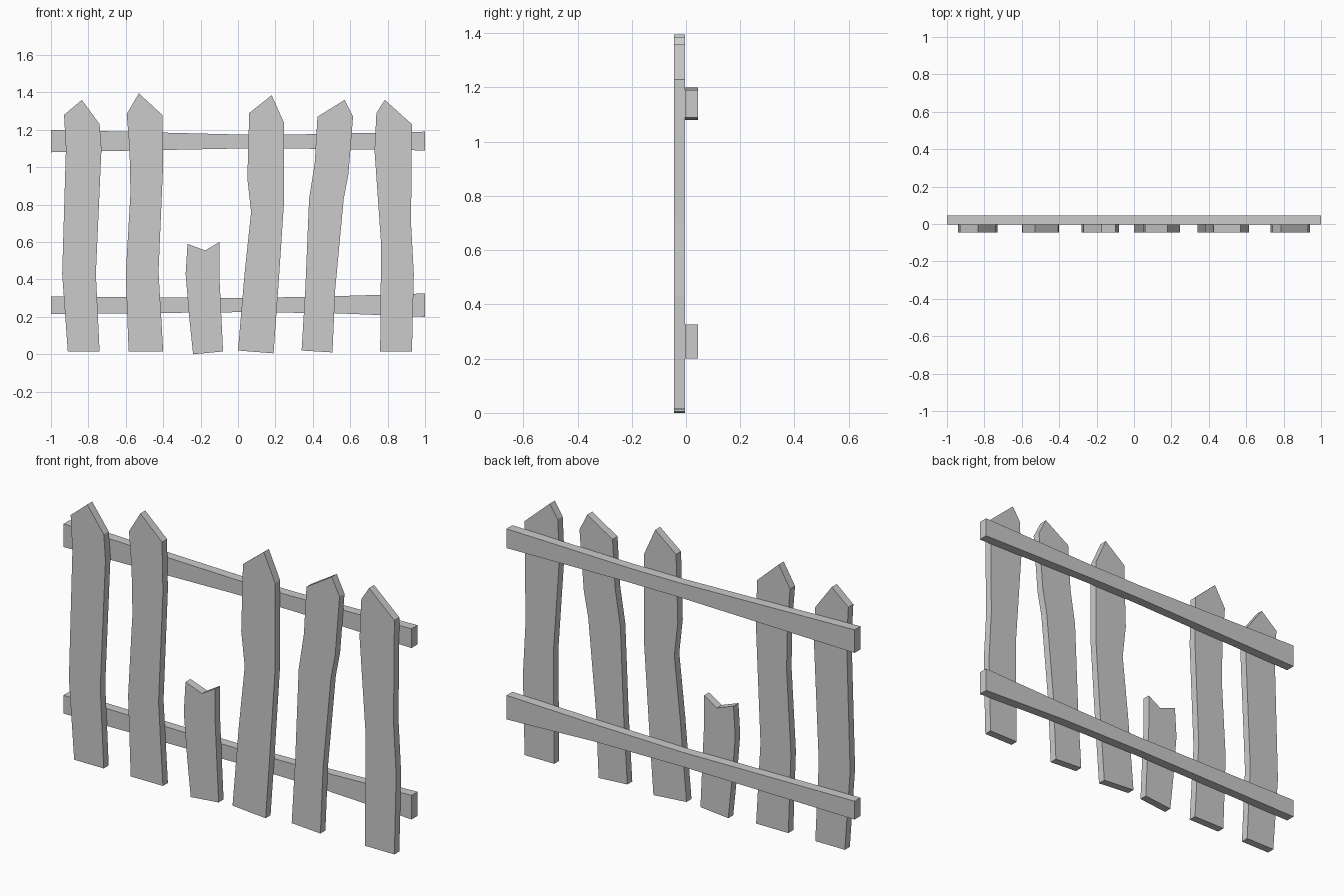
import bpy
import bmesh

# Remove the default object
cube = bpy.data.objects.get("Cube")
if cube:
    bpy.data.objects.remove(cube, do_unlink=True)

# Single flat colour
grey = bpy.data.materials.new("plain_grey")
grey.use_nodes = True
colour = (0.6, 0.6, 0.6, 1)
grey.diffuse_color = colour
grey.node_tree.nodes["Principled BSDF"].inputs["Base Color"].default_value = colour

FRONT, MIDDLE, BACK = -0.045, -0.004, 0.045


def make_board(name, outline, y_front, y_back):
    """Extrude an outline of (x, z) points, counter-clockwise from the front, into a flat board."""
    bm = bmesh.new()
    face = bm.faces.new([bm.verts.new((x, y_front, z)) for x, z in outline])
    extruded = bmesh.ops.extrude_face_region(bm, geom=[face], use_keep_orig=True)
    moved = [v for v in extruded["geom"] if isinstance(v, bmesh.types.BMVert)]
    bmesh.ops.translate(bm, verts=moved, vec=(0, y_back - y_front, 0))
    bmesh.ops.recalc_face_normals(bm, faces=bm.faces)
    mesh = bpy.data.meshes.new(name)
    bm.to_mesh(mesh)
    bm.free()
    mesh.materials.append(grey)
    board = bpy.data.objects.new(name, mesh)
    bpy.context.collection.objects.link(board)
    return board


def make_picket(name, right_edge, tip, left_edge):
    """Crooked upright: both edges listed from the ground up, joined by the tip."""
    outline = right_edge + [tip] + left_edge[::-1]
    return make_board(name, outline, FRONT, MIDDLE)


def make_rail(name, sections):
    """Uneven crosspiece from sections of (x, bottom, top)."""
    lower = [(x, bottom) for x, bottom, top in sections]
    upper = [(x, top) for x, bottom, top in reversed(sections)]
    return make_board(name, lower + upper, MIDDLE, BACK)


# Upright pickets, ordered from the model's right to its left
make_picket(
    "picket_far_right",
    right_edge=[(-.74, .015), (-.76, .43), (-.73, 1.1), (-.74, 1.23)],
    tip=(-.835, 1.36),
    left_edge=[(-.91, .015), (-.94, .43), (-.92, 1.1), (-.93, 1.28)],
)
make_picket(
    "picket_right",
    right_edge=[(-.4, .015), (-.425, .44), (-.4, 1.02), (-.405, 1.28)],
    tip=(-.53, 1.395),
    left_edge=[(-.585, .015), (-.6, .43), (-.575, .86), (-.58, 1.1), (-.595, 1.285)],
)
# Snapped picket with a notched top
make_picket(
    "broken_picket",
    right_edge=[(-.08, .015), (-.1, .43), (-.1, .6)],
    tip=(-.175, .555),
    left_edge=[(-.24, 0), (-.26, .19), (-.28, .43), (-.27, .59)],
)
make_picket(
    "picket_centre_left",
    right_edge=[(.19, .005), (.215, .35), (.245, .8), (.245, 1.24)],
    tip=(.18, 1.385),
    left_edge=[(0, .02), (.035, .43), (.07, .76), (.05, .94), (.06, 1.29)],
)
make_picket(
    "picket_left",
    right_edge=[(.505, .01), (.52, .35), (.565, .83), (.59, .96), (.615, 1.27)],
    tip=(.57, 1.36),
    left_edge=[(.34, .02), (.36, .35), (.38, .83), (.41, 1.02), (.425, 1.27)],
)
make_picket(
    "picket_far_left",
    right_edge=[(.93, .015), (.94, .43), (.925, .7), (.93, 1.23)],
    tip=(.785, 1.36),
    left_edge=[(.76, .015), (.765, .59), (.73, 1.09), (.74, 1.29)],
)

# Crosspieces behind the pickets
make_rail("upper_rail", [(-1, 1.08, 1.2), (0, 1.1, 1.175), (.3, 1.1, 1.175), (1, 1.09, 1.19)])
make_rail("lower_rail", [(-1, .215, .31), (0, .225, .3), (.5, .22, .31), (1, .2, .325)])
